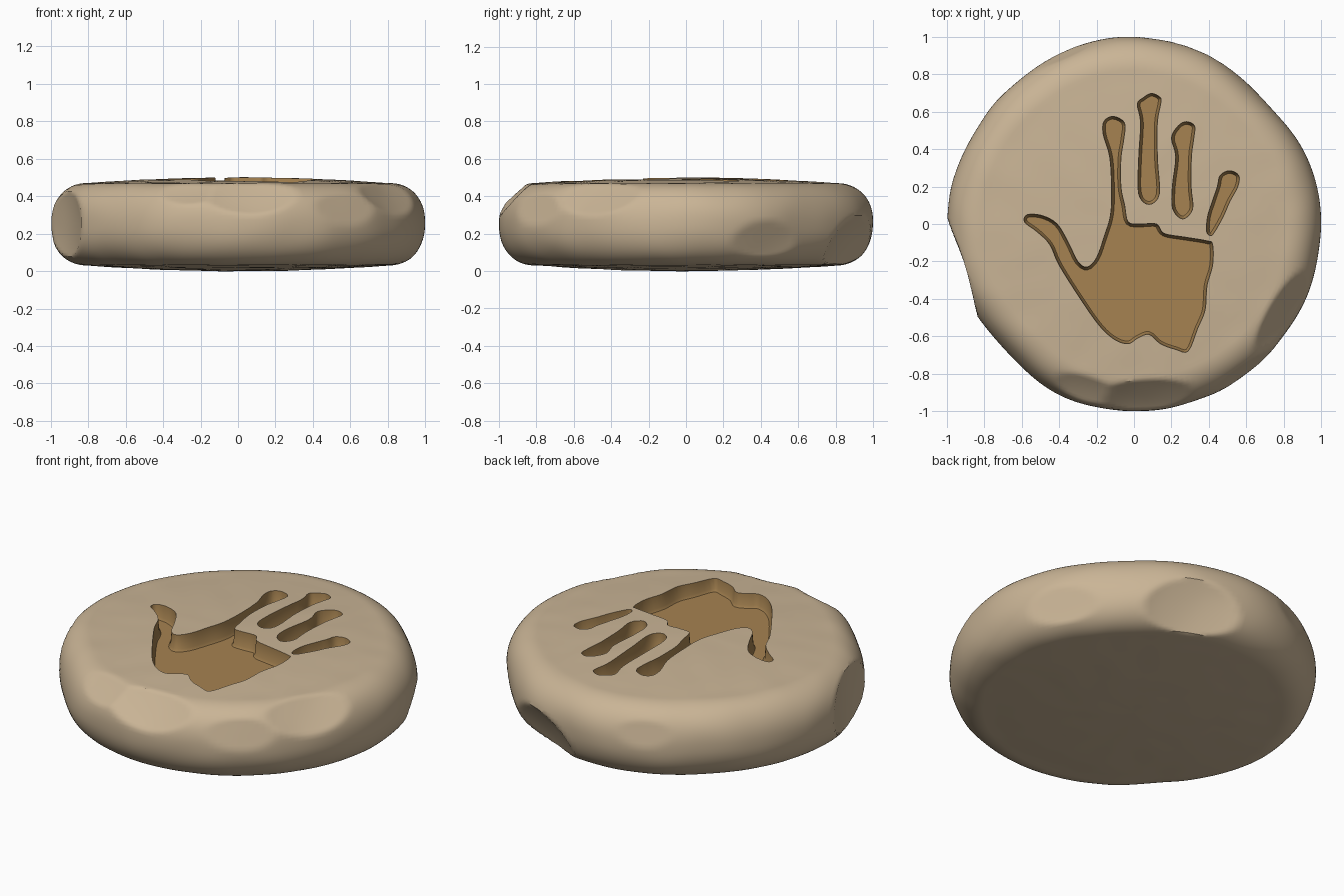
import bpy, bmesh, math
from mathutils import Vector, noise

cube = bpy.data.objects.get("Cube")
if cube:
    bpy.data.objects.remove(cube, do_unlink=True)


def make_material(name, color):
    mat = bpy.data.materials.new(name)
    mat.use_nodes = True
    mat.diffuse_color = color
    mat.node_tree.nodes["Principled BSDF"].inputs["Base Color"].default_value = color
    return mat


MATERIALS = [make_material("pale clay", (0.59, 0.46, 0.305, 1)),
             make_material("brown print", (0.38, 0.225, 0.082, 1))]


def make_object(name, bm):
    bmesh.ops.recalc_face_normals(bm, faces=bm.faces)
    mesh = bpy.data.meshes.new(name)
    bm.to_mesh(mesh)
    bm.free()
    for mat in MATERIALS:
        mesh.materials.append(mat)
    obj = bpy.data.objects.new(name, mesh)
    bpy.context.collection.objects.link(obj)
    return obj


def bridge(bm, lower, upper):
    n = len(lower)
    for i in range(n):
        j = (i + 1) % n
        bm.faces.new((lower[i], lower[j], upper[j], upper[i]))


# Round clay slab: domed faces and a fat rounded rim
SEGMENTS, FLAT = 200, 0.8


def signed_power(value, power):
    return math.copysign(abs(value) ** power, value)


def slab_profile():
    inner = [FLAT * i / 12 for i in range(1, 12)]
    points = [(r, 0.03 * (r / FLAT) ** 2) for r in inner]
    for i in range(37):
        a = math.pi * (i / 36 - 0.5)
        points.append((FLAT + 0.2 * max(math.cos(a), 0) ** 0.9,
                       0.25 + 0.22 * signed_power(math.sin(a), 0.9)))
    points += [(r, 0.5 - 0.03 * (r / FLAT) ** 2) for r in reversed(inner)]
    return points


def build_slab():
    bm = bmesh.new()
    rings = []
    for r, z in slab_profile():
        angles = [math.tau * s / SEGMENTS for s in range(SEGMENTS)]
        rings.append([bm.verts.new((r * math.cos(a), r * math.sin(a), z)) for a in angles])
    for lower, upper in zip(rings, rings[1:]):
        bridge(bm, lower, upper)
    for ring, z in ((rings[0], 0), (rings[-1], 0.5)):
        pole = bm.verts.new((0, 0, z))
        for i in range(SEGMENTS):
            bm.faces.new((ring[i], ring[(i + 1) % SEGMENTS], pole))
    return bm


def squash_rim(bm, heading, depth, spread):
    """Pull the rim gently inwards around a heading, without an edge."""
    for v in bm.verts:
        out = Vector((v.co.x, v.co.y))
        turn = math.atan2(out.y, out.x) - math.radians(heading)
        turn = math.degrees(math.atan2(math.sin(turn), math.cos(turn)))
        shrink = 1 - depth * math.exp(-(turn / spread) ** 2)
        v.co.x, v.co.y = out * shrink


def press_rim(bm, heading, tilt, depth, hollow):
    """Press the rim in where it is furthest out along a direction.
    A positive hollow scoops the dent, a negative one leaves it bulging."""
    h, t = math.radians(heading), math.radians(tilt)
    n = Vector((math.cos(h) * math.cos(t), math.sin(h) * math.cos(t), math.sin(t)))
    peak = Vector((math.cos(h), math.sin(h), 0))
    reach = [v for v in bm.verts if v.co.dot(peak) > 0.5]
    peak = max(reach, key=lambda v: v.co.dot(n)).co.copy()
    for v in reach:
        offset = v.co - peak
        height = offset.dot(n)
        side_squared = offset.length_squared - height ** 2
        v.co -= n * max(0, height + depth - hollow * side_squared)


slab = build_slab()
# Out-of-round outline: heading, depth, spread
for squash in ((45, 0.04, 22), (222, 0.038, 18), (140, 0.018, 25)):
    squash_rim(slab, *squash)
# Chips and thumbed dents around the rim: heading, tilt, depth, hollow
for dent in ((197, 0, 0.075, 0.35), (66, -28, 0.07, 0.4), (31, -18, 0.025, 0.1),
             (274, 45, 0.045, 0.3), (253, 50, 0.025, 0.4), (329, 42, 0.04, 0.25),
             (306, 18, 0.018, 0), (113, 15, 0.012, 0)):
    press_rim(slab, *dent)

# Uneven hand-worked surface
for v in slab.verts:
    out = Vector((v.co.x, v.co.y, 0))
    rim = max(0, (out.length - FLAT) / 0.2)
    v.co += out * 0.008 * rim * noise.noise(v.co * 4)
    v.co.z += 0.003 * noise.noise(v.co * 6)
handprint_slab = make_object("handprint_slab", slab)


# Handprint cutter: outlines are in hundredths of a unit
def smooth_loop(points, steps=4):
    pts = [Vector(p) for p in points]
    n, out = len(pts), []
    for i in range(n):
        a, b, c, d = (pts[(i + k) % n] for k in (-1, 0, 1, 2))
        for s in range(steps):
            t = s / steps
            out.append(b + (c - a) * t / 2 + (a * 2 - b * 5 + c * 4 - d) * t * t / 2
                       + (b * 3 - a - c * 3 + d) * t ** 3 / 2)
    return [p / 100 for p in out]


def finger_outline(stations):
    """Outline of a stroke that runs up through (x, y, half width) stations."""
    first, last = stations[0], stations[-1]
    right = [(x + w, y) for x, y, w in stations]
    left = [(x - w, y) for x, y, w in reversed(stations)]
    return right + [(last[0], last[1] + last[2] / 2)] + left + [(first[0], first[1] - first[2])]


def inset_loop(loop, amount):
    out = []
    for i, p in enumerate(loop):
        along = (loop[(i + 1) % len(loop)] - loop[i - 1]).normalized()
        out.append(p + Vector((-along.y, along.x)) * amount)
    return out


def add_cutter(bm, points):
    loop = smooth_loop(points)
    rings = []
    for z, inset in ((0.6, 0), (0.49, 0), (0.415, 0.006), (0.4, 0.015)):
        rings.append([bm.verts.new((p.x, p.y, z)) for p in inset_loop(loop, inset)])
    for upper, lower in zip(rings, rings[1:]):
        bridge(bm, lower, upper)
    bm.faces.new(rings[0])
    bm.faces.new(rings[-1])


palm = [(-11, 57.5), (-16, 55), (-16.5, 48), (-13, 36), (-12, 20), (-12.5, 5), (-16, -7),
        (-20, -18), (-25, -23), (-30, -20), (-35, -10), (-41, 0), (-49, 4.5), (-57, 5),
        (-58.5, 1), (-52, -4), (-45, -11), (-40, -22), (-28, -41), (-18, -55), (-10, -62),
        (-3, -64), (2, -61), (8, -59), (14, -64), (22, -67), (29, -68), (34, -56), (38, -46),
        (39, -33), (42, -22), (42, -11), (39, -9), (27, -7), (16, -5), (12, 0), (4, 0),
        (-3, 1), (-5, 10), (-7, 20), (-7, 35), (-5.5, 45), (-5, 54)]
middle = [(8, 16, 5.5), (7.5, 35, 5), (8, 54, 4.5), (8, 64, 6.3), (9.5, 67.5, 4.7)]
ring_finger = [(26, 8, 5.3), (25.5, 20, 5), (26.5, 36, 4.2), (26, 46, 6), (28, 52.5, 4.4)]
little = [(41, -4, 2.2), (43.5, 4, 4.2), (46.5, 12, 4.7), (50, 20, 5.5), (51, 26, 5)]

cutter_mesh = bmesh.new()
add_cutter(cutter_mesh, palm)
for finger in (middle, ring_finger, little):
    add_cutter(cutter_mesh, finger_outline(finger))
for face in cutter_mesh.faces:
    face.material_index = 1
print_cutter = make_object("print_cutter", cutter_mesh)
print_cutter.hide_render = True

# Press the hand into the slab
press = handprint_slab.modifiers.new("hand press", "BOOLEAN")
press.object = print_cutter
press.operation = "DIFFERENCE"
press.solver = "EXACT"
bpy.ops.object.select_all(action="DESELECT")
handprint_slab.select_set(True)
bpy.context.view_layer.objects.active = handprint_slab
bpy.ops.object.modifier_apply(modifier=press.name)
bpy.data.objects.remove(print_cutter, do_unlink=True)
bpy.ops.object.shade_smooth_by_angle(angle=math.radians(35))
